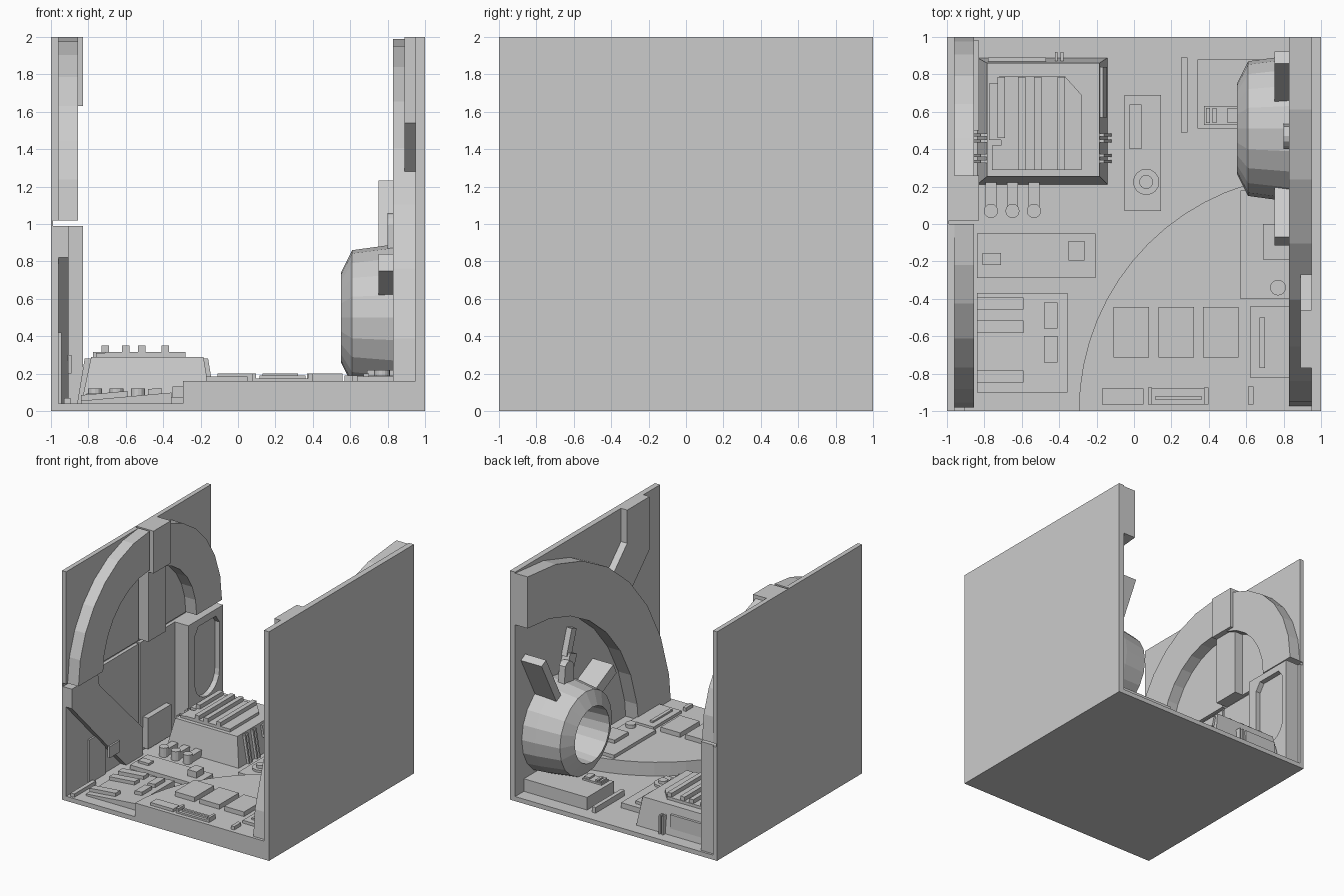
import bpy, bmesh, math

grey = bpy.data.materials.new("panel_grey")
grey.diffuse_color = (0.6, 0.6, 0.6, 1)


def mesh_object(name, verts, faces):
    me = bpy.data.meshes.new(name)
    me.from_pydata(verts, [], faces)
    bm = bmesh.new()
    bm.from_mesh(me)
    bmesh.ops.recalc_face_normals(bm, faces=bm.faces)
    bm.to_mesh(me)
    bm.free()
    me.materials.append(grey)
    ob = bpy.data.objects.new(name, me)
    bpy.context.collection.objects.link(ob)
    return ob


def prism(name, axis, pts, t0, t1, top=None):
    """Extrude a 2D outline along an axis; 'top' is an optional different end outline."""
    put = {'x': lambda a, b, t: (t, a, b),
           'y': lambda a, b, t: (a, t, b),
           'z': lambda a, b, t: (a, b, t)}[axis]
    n = len(pts)
    verts = [put(a, b, t0) for a, b in pts] + [put(a, b, t1) for a, b in (top or pts)]
    faces = [list(range(n)), list(range(n, 2 * n))]
    faces += [[i, (i + 1) % n, n + (i + 1) % n, n + i] for i in range(n)]
    return mesh_object(name, verts, faces)


def rect(a0, a1, b0, b1):
    return [(a0, b0), (a1, b0), (a1, b1), (a0, b1)]


def box(name, x0, x1, y0, y1, z0, z1):
    return prism(name, 'z', rect(x0, x1, y0, y1), z0, z1)


def arc(ca, cb, r, d0, d1, n):
    return [(ca + r * math.cos(math.radians(d0 + (d1 - d0) * i / n)),
             cb + r * math.sin(math.radians(d0 + (d1 - d0) * i / n))) for i in range(n + 1)]


def band(ca, cb, r0, r1, d0, d1, n):
    return arc(ca, cb, r1, d0, d1, n) + arc(ca, cb, r0, d1, d0, n)


def disc(name, x, y, r, z0, z1, n=16):
    return prism(name, 'z', arc(x, y, r, 0, 360, n)[:-1], z0, z1)


# --- base floor and raised quarter disc
box("floor", -1, 1, -1, 1, 0, 0.04)
prism("raised_quarter_disc", 'z', [(0.97, -1)] + arc(0.97, -1, 1.265, 90, 180, 16), 0.02, 0.16)

# --- left wall: thin backing with four panels separated by seams
box("left_wall_backing", -1, -0.99, -1, 1, 0, 2)
for y0, y1 in ((-1, 0), (0.02, 1)):
    for z0, z1 in ((0, 0.99), (1.02, 2)):
        box("left_wall_panel", -0.995, -0.96, y0, y1, z0, z1)

# arch on the left wall
prism("left_arch_front", 'x', band(0, 1.02, 0.64, 0.98, 90, 180, 7), -0.97, -0.855)
prism("left_arch_rear", 'x', band(0.02, 1.02, 0.63, 0.98, 0, 76, 6), -0.97, -0.855)
box("arch_keystone", -0.97, -0.83, 0.02, 0.26, 1.63, 2)
box("arch_post", -0.97, -0.88, 0.02, 0.26, 1.02, 1.64)

# diagonal brace plate below the arch
prism("left_brace", 'x', [(-1, 0.82), (-1, 0.99), (-0.64, 0.99), (-0.62, 0.88),
                          (-0.02, 0.28), (-0.02, 0.03), (-0.24, 0.03)], -0.97, -0.905)
box("brace_control", -0.91, -0.89, -0.5, -0.36, 0.2, 0.3)
box("wall_unit", -0.97, -0.91, 0.06, 0.38, 0.06, 0.33)
box("floor_rail", -0.93, -0.895, -0.98, -0.68, 0.03, 0.07)
box("brace_recess_box", -0.97, -0.945, -0.7, -0.48, 0.04, 0.42)

# door frame with rounded slot
frame = box("slot_frame", -0.97, -0.83, 0.5, 0.98, 0.03, 0.99)
slot = prism("slot_cutter", 'x',
             [(0.93, 0.86), (0.88, 0.93), (0.64, 0.93), (0.59, 0.86)]
             + arc(0.76, 0.45, 0.17, 180, 360, 10), -0.875, -0.8)
slot.hide_render = True
slot.hide_viewport = True
mod = frame.modifiers.new("slot", 'BOOLEAN')
mod.operation = 'DIFFERENCE'
mod.object = slot

# --- right wall with large quarter arch
box("right_wall", 0.95, 1, -1, 1, 0, 2)
prism("right_arch", 'x', band(1, 0.0, 1.54, 1.99, 90, 180, 8), 0.83, 0.96)
prism("right_strap", 'x', [(-0.46, 2), (-0.46, 1.71), (-0.2, 1.45), (-0.45, 1.22),
                           (-0.77, 1.54), (-0.77, 2)], 0.89, 0.96)

# --- nozzle: revolved profile around the x axis
NY, NZ, SEG = 0.51, 0.5, 20
profile = [(0.95, 0.40), (0.83, 0.39), (0.61, 0.36), (0.55, 0.24), (0.9, 0.22)]
nv = [(x, NY + r * math.cos(2 * math.pi * i / SEG), NZ + r * math.sin(2 * math.pi * i / SEG))
      for x, r in profile for i in range(SEG)]
nf = [[j * SEG + i, j * SEG + (i + 1) % SEG, (j + 1) * SEG + (i + 1) % SEG, (j + 1) * SEG + i]
      for j in range(len(profile) - 1) for i in range(SEG)]
nf += [list(range(SEG)), list(range((len(profile) - 1) * SEG, len(profile) * SEG))]
mesh_object("nozzle", nv, nf)


def fin(name, deg, r0, r1, w, x0):
    c, s = math.cos(math.radians(deg)), math.sin(math.radians(deg))
    pts = [(NY + c * r - s * k, NZ + s * r + c * k)
           for r, k in ((r0, -w), (r1, -w), (r1, w), (r0, w))]
    prism(name, 'x', pts, x0, 0.96)


# fins around the nozzle
fin("fin_rear", 62, 0.33, 0.81, 0.035, 0.75)
fin("fin_front", 154, 0.33, 0.67, 0.05, 0.75)
fin("fin_middle", 112, 0.33, 0.58, 0.05, 0.88)
fin("fin_middle_tip", 109, 0.55, 0.78, 0.035, 0.9)
prism("nozzle_lug", 'x', [(0.4, 0.84), (0.4, 1.0)] + arc(0.47, 1.0, 0.06, 150, 30, 4)
      + [(0.54, 0.84)], 0.8, 0.86)

# --- generator block with ribs
prism("generator", 'z', rect(-0.84, -0.14, 0.21, 0.89), 0.03, 0.29,
      rect(-0.785, -0.185, 0.255, 0.86))
prism("generator_plate", 'z', [(-0.71, 0.29), (-0.28, 0.29), (-0.28, 0.69), (-0.37, 0.79),
                               (-0.72, 0.79), (-0.72, 0.75), (-0.775, 0.75), (-0.775, 0.45),
                               (-0.71, 0.45)], 0.28, 0.315)
for x in (-0.71, -0.6, -0.515, -0.39):
    box("generator_rib", x - 0.02, x + 0.02, 0.46 if x < -0.65 else 0.29, 0.785, 0.3, 0.35)
box("generator_cap", -0.76, -0.62, 0.29, 0.42, 0.28, 0.31)
for y in (0.35, 0.46):
    for s in (-1, 1):
        xm = -0.49 + s * 0.33
        for dy in (-0.017, 0.017):
            prism("generator_clip", 'y', [(xm - s * 0.04, 0.04), (xm + s * 0.04, 0.04),
                                          (xm, 0.28), (xm - s * 0.04, 0.28)],
                  y + dy - 0.008, y + dy + 0.008)
for dx in (-0.015, 0.015):
    box("generator_rear_clip", -0.4 + dx - 0.007, -0.4 + dx + 0.007, 0.85, 0.92, 0.04, 0.2)
prism("generator_side_panel", 'y', [(-0.2, 0.27), (-0.165, 0.27), (-0.145, 0.17), (-0.19, 0.17)],
      0.57, 0.84)
box("generator_rear_panel", -0.78, -0.47, 0.85, 0.89, 0.1, 0.22)

# pipes leaving the generator
for x in (-0.765, -0.65, -0.535):
    box("pipe", x - 0.03, x + 0.03, 0.07, 0.24, 0.03, 0.1)
    disc("pipe_end", x, 0.07, 0.038, 0.03, 0.12, 12)

# --- rear floor equipment
box("dial_panel", -0.05, 0.145, 0.07, 0.69, 0.03, 0.085)
box("dial_panel_bar", -0.025, 0.04, 0.4, 0.64, 0.08, 0.11)
disc("dial_base", 0.065, 0.225, 0.07, 0.08, 0.105)
disc("dial_knob", 0.065, 0.225, 0.037, 0.1, 0.13)
box("nozzle_plinth", 0.34, 0.96, 0.51, 0.88, 0.03, 0.15)
box("plinth_control", 0.375, 0.56, 0.53, 0.63, 0.14, 0.165)
for x in (0.385, 0.42, 0.5):
    box("plinth_switch", x, x + 0.02 + (0.03 if x > 0.45 else 0), 0.54, 0.62, 0.16, 0.18)
box("floor_strip", 0.25, 0.285, 0.49, 0.89, 0.03, 0.09)

# --- left floor equipment
box("switch_panel", -0.84, -0.205, -0.29, -0.05, 0.03, 0.075)
box("switch_box", -0.35, -0.265, -0.195, -0.09, 0.07, 0.13)
box("switch_pad", -0.81, -0.71, -0.22, -0.155, 0.07, 0.095)


def tilted(name, x0, x1, y0, y1, lift):
    """Block whose top follows the sloping console."""
    h = lambda x: 0.055 + (x + 0.84) * 0.09 + lift
    prism(name, 'y', [(x0, 0.03), (x1, 0.03), (x1, h(x1)), (x0, h(x0))], y0, y1)


tilted("console", -0.84, -0.355, -0.9, -0.37, 0)
for y in (-0.425, -0.55, -0.815):
    tilted("console_bar", -0.84, -0.59, y - 0.033, y + 0.033, 0.03)
for y in (-0.49, -0.67):
    tilted("console_key", -0.48, -0.41, y - 0.07, y + 0.07, 0.03)

# --- equipment on the raised disc
for x in (-0.11, 0.13, 0.368):
    box("pad", x, x + 0.19, -0.715, -0.445, 0.15, 0.2)
box("side_unit", 0.62, 0.84, -0.82, -0.44, 0.15, 0.185)
box("side_unit_strip", 0.67, 0.7, -0.77, -0.5, 0.18, 0.2)
box("front_plate", -0.17, 0.05, -0.965, -0.88, 0.15, 0.185)
box("grip_base", 0.09, 0.38, -0.965, -0.88, 0.15, 0.175)
for x in (0.075, 0.375):
    box("grip_end", x, x + 0.022, -0.965, -0.875, 0.15, 0.2)
box("grip_bar", 0.115, 0.36, -0.94, -0.92, 0.17, 0.19)
box("front_tab", 0.61, 0.64, -0.965, -0.87, 0.15, 0.19)
box("wall_bench", 0.57, 0.84, -0.4, 0.18, 0.03, 0.19)
disc("bench_knob", 0.77, -0.34, 0.042, 0.18, 0.22)
box("bench_riser", 0.69, 0.84, -0.19, 0.0, 0.18, 0.22)
